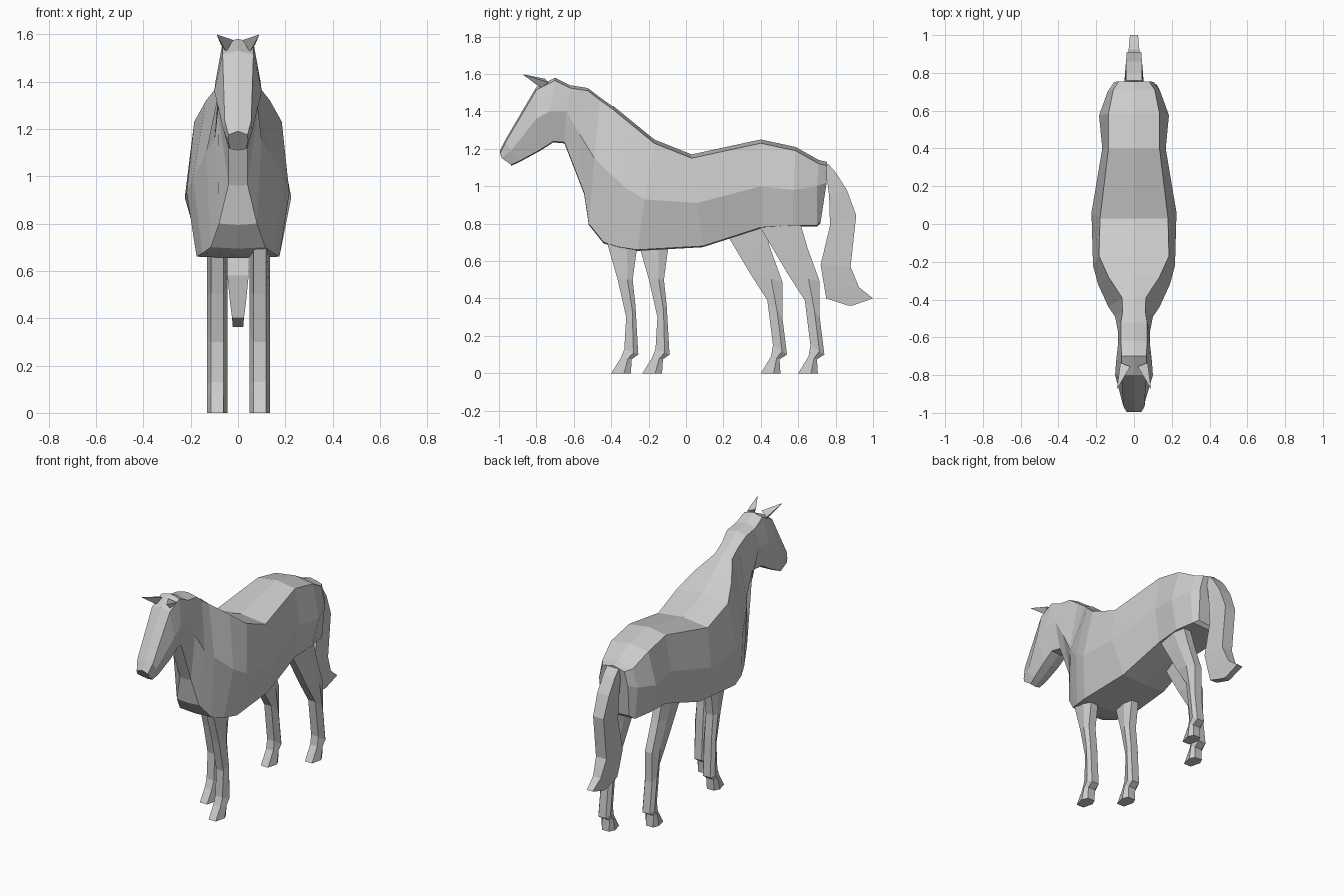
import bpy, bmesh

def loft(name, rings):
    """Skin a list of equal-length point rings, with capped ends."""
    bm = bmesh.new()
    vs = [[bm.verts.new(p) for p in r] for r in rings]
    n = len(vs[0])
    for a, b in zip(vs, vs[1:]):
        for i in range(n):
            j = (i + 1) % n
            bm.faces.new((a[i], a[j], b[j], b[i]))
    bm.faces.new(vs[0])
    bm.faces.new(vs[-1])
    bmesh.ops.recalc_face_normals(bm, faces=bm.faces)
    me = bpy.data.meshes.new(name)
    bm.to_mesh(me)
    bm.free()
    ob = bpy.data.objects.new(name, me)
    bpy.context.collection.objects.link(ob)
    return ob

def body_ring(edge, mid, low, crest=0.02, keel=0.006):
    """Symmetric eight-point ring from the three points of one side."""
    side = [edge, mid, low]
    top = (0, edge[1], edge[2] + crest)
    bottom = (0, low[1], low[2] - keel)
    return [top] + side + [bottom] + [(-x, y, z) for x, y, z in reversed(side)]

# Trunk, from rump to shoulder: top edge, flank, belly edge
shoulder = ((.063, -.39, 1.41), (.135, -.44, 1.10), (.115, -.44, .70))
trunk = [
    ((.08, .755, 1.11), (.105, .752, 1.02), (.09, .72, .81)),
    ((.11, .71, 1.12), (.14, .70, 1.00), (.12, .70, .79)),
    ((.135, .585, 1.19), (.185, .575, .98), (.14, .57, .79)),
    ((.135, .40, 1.23), (.168, .40, 1.00), (.135, .40, .78)),
    ((.18, .03, 1.15), (.225, .06, .91), (.16, .09, .68)),
    ((.185, -.17, 1.23), (.217, -.22, .93), (.175, -.26, .66)),
    ((.135, -.28, 1.32), (.19, -.32, .99), (.15, -.36, .675)),
    shoulder,
]
loft("trunk", [body_ring(*r) for r in trunk])

# Neck and head, from chest to nose
neck = [
    shoulder,
    ((.06, -.46, 1.46), (.10, -.49, 1.15), (.08, -.52, .80)),
    ((.07, -.525, 1.51), (.085, -.57, 1.28), (.04, -.545, .965)),
    ((.07, -.62, 1.525), (.085, -.64, 1.40), (.042, -.65, 1.235)),
    ((.065, -.70, 1.565), (.095, -.73, 1.40), (.055, -.71, 1.24)),
    ((.065, -.80, 1.515), (.10, -.80, 1.36), (.055, -.78, 1.195)),
    ((.056, -.965, 1.235), (.06, -.935, 1.19), (.045, -.89, 1.135)),
    ((.04, -.995, 1.175), (.042, -.985, 1.15), (.035, -.935, 1.115)),
]
loft("neck_and_head", [body_ring(*r, crest=.015) for r in neck])

# Ears: three-sided spikes
for s, tag in ((1, "right"), (-1, "left")):
    base = [(.02, -.755, 1.575), (.072, -.735, 1.555), (.05, -.775, 1.525)]
    tip = [(.088, -.87, 1.598), (.09, -.868, 1.597), (.089, -.87, 1.595)]
    loft("ear_" + tag, [[(s * x, y, z) for x, y, z in r] for r in (base, tip)])

# Legs: hexagonal rings from (front y, front z, back y, back z)
def leg(name, x, dy, profile):
    rings = []
    for fy, fz, by, bz in profile:
        my, mz = fy + (by - fy) * .65, fz + (bz - fz) * .65
        rings.append([(x + .026, fy + dy, fz), (x + .043, my + dy, mz),
                      (x + .026, by + dy, bz), (x - .026, by + dy, bz),
                      (x - .043, my + dy, mz), (x - .026, fy + dy, fz)])
    loft(name, rings)

fore = [(-.44, .76, -.25, .76), (-.365, .50, -.285, .50), (-.32, .30, -.27, .36),
        (-.33, .13, -.255, .10), (-.35, .08, -.29, .075), (-.40, 0, -.295, 0)]
hind = [(.16, .84, .40, .84), (.25, .69, .45, .67), (.345, .53, .515, .49),
        (.435, .39, .515, .30), (.465, .15, .54, .10), (.455, .09, .50, .075),
        (.40, 0, .505, 0)]
leg("front_leg_right", .092, 0, fore)
leg("front_leg_left", -.088, .167, fore)
leg("hind_leg_left", -.088, 0, hind)
leg("hind_leg_right", .092, .20, hind)

# Tail: (half width, front y, front z, back y, back z)
tail = [(.05, .72, 1.09, .76, 1.12), (.05, .755, 1.03, .80, 1.075),
        (.05, .765, .95, .86, .98), (.045, .77, .79, .91, .845),
        (.045, .72, .58, .88, .57), (.033, .74, .46, .925, .46),
        (.025, .75, .40, 1.0, .40), (.022, .865, .362, .89, .362)]
loft("tail", [[(w, fy, fz), (w * .85, by, bz), (-w * .85, by, bz), (-w, fy, fz)]
              for w, fy, fz, by, bz in tail])
